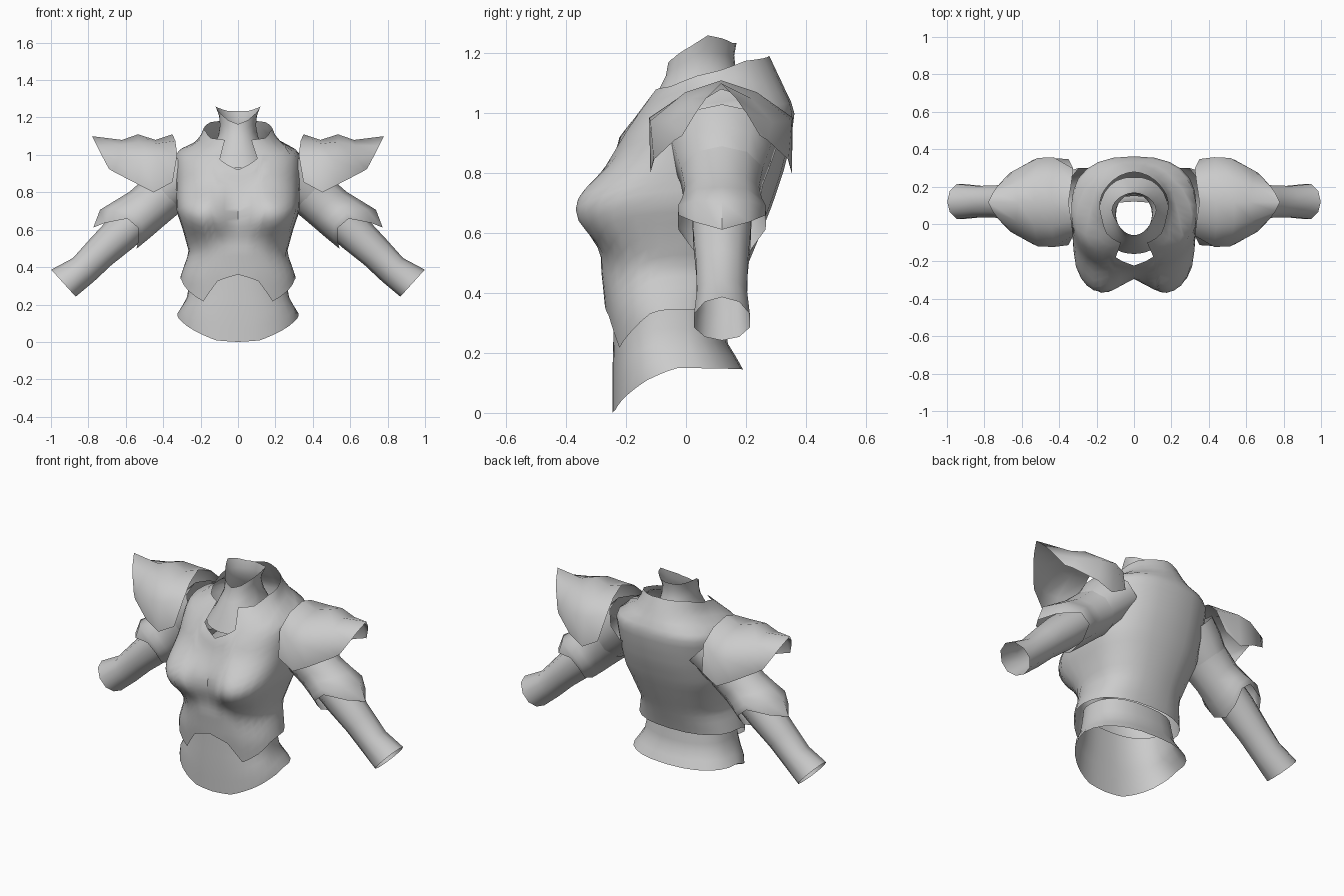
import bpy, bmesh, math
from mathutils import Vector

metal = bpy.data.materials.new("plain_grey")
metal.diffuse_color = (0.6, 0.6, 0.6, 1)


def interp(table, t):
    """Piecewise linear lookup; each row is (key, value, value, ...)."""
    if t <= table[0][0]:
        return table[0][1:]
    for p, q in zip(table, table[1:]):
        if t <= q[0]:
            f = (t - p[0]) / (q[0] - p[0])
            return tuple(a + (b - a) * f for a, b in zip(p[1:], q[1:]))
    return table[-1][1:]


def loft(name, rings, closed=True, flip=False, angle=50):
    """Open skin through rings of points."""
    bm = bmesh.new()
    vs = [[bm.verts.new(p) for p in r] for r in rings]
    n = len(rings[0])
    for a, b in zip(vs, vs[1:]):
        for i in range(n if closed else n - 1):
            j = (i + 1) % n
            f = [a[i], a[j], b[j], b[i]]
            bm.faces.new(f[::-1] if flip else f)
    me = bpy.data.meshes.new(name)
    bm.to_mesh(me)
    bm.free()
    ob = bpy.data.objects.new(name, me)
    bpy.context.collection.objects.link(ob)
    me.materials.append(metal)
    bpy.ops.object.select_all(action='DESELECT')
    ob.select_set(True)
    bpy.context.view_layer.objects.active = ob
    bpy.ops.object.shade_smooth_by_angle(angle=math.radians(angle))
    return ob


def shell(name, levels, low, high, rows, bulge=None):
    """Body shell: levels (z, half width, front y, back y, front power); edges (degrees, z)."""
    half = [0, 6, 12, 17, 24, 32, 42, 54, 66, 76, 83, 90, 105, 120, 135, 150, 165, 180]
    degs = half + [-d for d in half[-2:0:-1]]
    rings = []
    for k in range(rows + 1):
        ring = []
        for d in degs:
            z0, z1 = interp(low, abs(d))[0], interp(high, abs(d))[0]
            z = z0 + (z1 - z0) * k / rows
            w, yf, yb, power = interp(levels, z)
            if abs(d) > 90:
                power = max(power, 0.82)
            s, c = math.sin(math.radians(d)), math.cos(math.radians(d))
            x = math.copysign(abs(s) ** power, s) * w
            y = (yf + yb) / 2 - math.copysign(abs(c) ** power, c) * (yb - yf) / 2
            if bulge and abs(d) < 90:
                y -= bulge(abs(x), z) * min(1, c * 3)
            ring.append((x, y, z))
        rings.append(ring)
    return loft(name, rings)


def chest(x, z):
    """Rounded fullness of the chest."""
    u = ((0.195 - x) / 0.165) ** 2 if x < 0.195 else ((x - 0.195) / 0.19) ** 3
    v = (z - 0.685) / 0.125 if z > 0.685 else (0.685 - z) / 0.115
    return 0.125 * math.exp(-u - v ** 2.3)


# Breastplate with a notched hem and a V neckline rising to a tall back collar
shell("breastplate",
      [(0.20, 0.32, -0.245, 0.14, 0.85), (0.35, 0.308, -0.27, 0.15, 0.85),
       (0.48, 0.262, -0.283, 0.20, 0.82), (0.60, 0.295, -0.272, 0.25, 0.72),
       (0.70, 0.329, -0.258, 0.29, 0.66), (0.82, 0.332, -0.243, 0.33, 0.7),
       (0.92, 0.335, -0.222, 0.352, 0.75), (1.0, 0.335, -0.165, 0.362, 0.75),
       (1.03, 0.31, -0.145, 0.355, 0.8), (1.07, 0.225, -0.115, 0.335, 0.9),
       (1.12, 0.19, -0.085, 0.312, 1.0), (1.19, 0.168, -0.03, 0.278, 1.15)],
      [(0, 0.36), (17, 0.325), (32, 0.217), (54, 0.27), (78, 0.335), (90, 0.345), (180, 0.345)],
      [(0, 0.92), (12, 0.98), (17, 1.08), (42, 1.09), (66, 1.125), (90, 1.145),
       (120, 1.175), (180, 1.192)],
      22, chest)

# Waist guard, dipping to the front
shell("waist_guard",
      [(0.0, 0.33, -0.245, 0.20, 0.85), (0.15, 0.325, -0.245, 0.19, 0.85),
       (0.23, 0.275, -0.243, 0.14, 0.85), (0.36, 0.25, -0.24, 0.12, 0.85)],
      [(0, 0.0), (17, 0.008), (42, 0.06), (66, 0.11), (90, 0.15), (180, 0.145)],
      [(0, 0.38), (180, 0.36)], 5)

# Flared neck guard standing inside the collar
shell("neck_guard",
      [(0.93, 0.20, -0.16, 0.28, 0.9), (1.03, 0.135, -0.115, 0.22, 0.9),
       (1.13, 0.095, -0.065, 0.168, 1), (1.2, 0.098, -0.055, 0.16, 1),
       (1.26, 0.12, -0.03, 0.175, 1)],
      [(0, 0.93), (90, 0.95), (180, 0.98)],
      [(0, 1.165), (32, 1.185), (66, 1.225), (90, 1.26), (120, 1.25), (150, 1.235), (180, 1.235)],
      6)

AXIS = Vector((0.74, 0, -0.67)).normalized()
OUT = Vector((0.67, 0, 0.74)).normalized()
START = Vector((0.40, 0.12, 0.78))


def arm_tube(name, rings, side, n=10):
    """Rings (along, outer r, inner r, y r, outer point, inner point) about the slanted arm axis."""
    pts = []
    for t, ro, ri, ry, po, pi in rings:
        ring = []
        for i in range(n):
            c, s = math.cos(math.tau * i / n), math.sin(math.tau * i / n)
            p = START + AXIS * (t + (po if c > 0 else pi) * c * c)
            p += OUT * c * (ro if c > 0 else ri) + Vector((0, s * ry, 0))
            ring.append((p.x * side, p.y, p.z))
        pts.append(ring)
    loft(name, pts, flip=side < 0)


# Half profiles of the shoulder plate: ridge to rim as (x, distance from ridge, z)
PLATE = [
    [(0.35, 0, 1.11), (0.335, 0.10, 1.075), (0.325, 0.18, 1.0), (0.35, 0.23, 0.855)],
    [(0.44, 0, 1.08), (0.44, 0.13, 1.06), (0.43, 0.24, 0.985), (0.45, 0.236, 0.80)],
    [(0.535, 0, 1.11), (0.535, 0.12, 1.07), (0.515, 0.236, 0.975), (0.54, 0.225, 0.845)],
    [(0.62, 0, 1.08), (0.63, 0.10, 1.05), (0.64, 0.17, 0.97), (0.665, 0.155, 0.91)],
    [(0.78, 0, 1.10), (0.755, 0.05, 1.05), (0.73, 0.085, 1.0), (0.69, 0.13, 0.925)],
]

for side, tag in ((1, "left"), (-1, "right")):
    # Shoulder stub, elbow sleeve with pointed ends, and forearm guard
    arm_tube(tag + "_shoulder",
             [(-0.19, 0.165, 0.12, 0.19, 0, 0), (-0.09, 0.16, 0.125, 0.165, 0, 0),
              (0.0, 0.13, 0.118, 0.14, 0, 0)], side)
    arm_tube(tag + "_sleeve",
             [(-0.02, 0.135, 0.125, 0.145, 0, 0), (0.08, 0.138, 0.12, 0.13, 0.04, 0.03),
              (0.14, 0.155, 0.118, 0.14, 0.07, 0.06), (0.18, 0.172, 0.115, 0.155, 0.12, 0.08),
              (0.205, 0.126, 0.113, 0.152, 0.185, 0.09)], side)
    arm_tube(tag + "_forearm",
             [(0.15, 0.10, 0.10, 0.105, 0, 0), (0.30, 0.105, 0.098, 0.10, 0, 0),
              (0.45, 0.092, 0.088, 0.09, 0, 0), (0.58, 0.078, 0.09, 0.088, 0, 0),
              (0.708, 0.11, 0.085, 0.098, 0, 0)], side)
    # Peaked shoulder plate
    rings = []
    for row in PLATE:
        front = [(x * side, 0.117 - d, z) for x, d, z in row[:0:-1]]
        back = [(x * side, 0.117 + d, z) for x, d, z in row]
        rings.append(front + back)
    loft(tag + "_shoulder_plate", rings, closed=False, flip=side > 0, angle=60)
